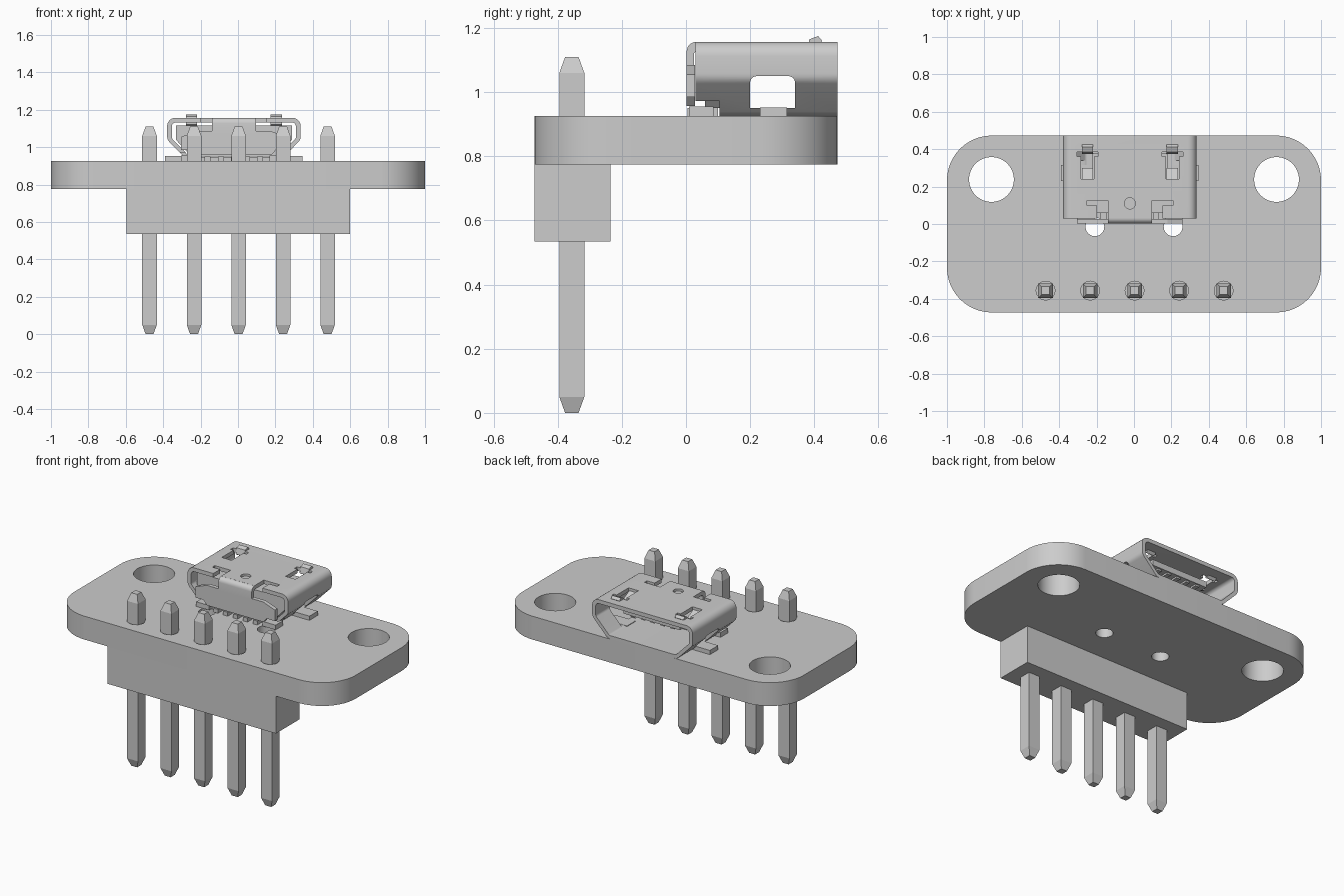
import bpy, bmesh, math
from mathutils import Vector

cube = bpy.data.objects.get("Cube")
if cube:
    bpy.data.objects.remove(cube, do_unlink=True)

grey = bpy.data.materials.new("mid_grey")
grey.use_nodes = True
grey.diffuse_color = (0.605, 0.605, 0.605, 1)
grey.node_tree.nodes["Principled BSDF"].inputs["Base Color"].default_value = grey.diffuse_color

CX = -0.022      # connector centre line
TOP = 0.925      # board top


def loft(name, rings):
    """Closed solid through a list of matching point rings."""
    bm = bmesh.new()
    loops = [[bm.verts.new(p) for p in ring] for ring in rings]
    n = len(loops[0])
    for a, b in zip(loops, loops[1:]):
        for i in range(n):
            j = (i + 1) % n
            bm.faces.new((a[i], a[j], b[j], b[i]))
    bm.faces.new(loops[0])
    bm.faces.new(loops[-1])
    bmesh.ops.recalc_face_normals(bm, faces=bm.faces)
    mesh = bpy.data.meshes.new(name)
    bm.to_mesh(mesh)
    bm.free()
    mesh.materials.append(grey)
    obj = bpy.data.objects.new(name, mesh)
    bpy.context.collection.objects.link(obj)
    return obj


def prism(name, pts, axis, lo, hi):
    """Extrude a 2D outline along an axis."""
    place = {"x": lambda p, d: (d, p[0], p[1]),
             "y": lambda p, d: (p[0], d, p[1]),
             "z": lambda p, d: (p[0], p[1], d)}[axis]
    return loft(name, [[place(p, d) for p in pts] for d in (lo, hi)])


def rect(x0, x1, y0, y1):
    return [(x0, y0), (x1, y0), (x1, y1), (x0, y1)]


def box(name, x0, x1, y0, y1, z0, z1):
    return prism(name, rect(x0, x1, y0, y1), "z", z0, z1)


def circle(x, y, r, n=40):
    return [(x + r * math.cos(math.tau * i / n), y + r * math.sin(math.tau * i / n))
            for i in range(n)]


def fillet(pts, radius, seg=6):
    """Round every corner of an outline; radius is a number or one per corner."""
    out = []
    for i, p in enumerate(pts):
        r = radius if isinstance(radius, (int, float)) else radius[i]
        p = Vector(p)
        if r == 0:
            out.append(p)
            continue
        u = (Vector(pts[i - 1]) - p).normalized()
        v = (Vector(pts[(i + 1) % len(pts)]) - p).normalized()
        half = u.angle(v) / 2
        c = p + (u + v).normalized() * r / math.sin(half)
        a = (p + u * r / math.tan(half) - c).normalized()
        b = (p + v * r / math.tan(half) - c).normalized()
        out += [c + a.slerp(b, k / seg).normalized() * r for k in range(seg + 1)]
    return out


def cut(obj, cutters):
    """Subtract the cutters, bake the result and delete them."""
    for c in cutters:
        m = obj.modifiers.new("cut", "BOOLEAN")
        m.operation, m.solver, m.object = "DIFFERENCE", "EXACT", c
    bpy.context.view_layer.update()
    baked = bpy.data.meshes.new_from_object(
        obj.evaluated_get(bpy.context.evaluated_depsgraph_get()))
    obj.modifiers.clear()
    obj.data = baked
    for c in cutters:
        bpy.data.objects.remove(c, do_unlink=True)


def smooth(obj):
    bpy.ops.object.select_all(action="DESELECT")
    obj.select_set(True)
    bpy.context.view_layer.objects.active = obj
    bpy.ops.object.shade_smooth_by_angle(angle=math.radians(30))


# Circuit board with mounting, locating and pin holes
pin_xs = [0.003 + 0.238 * i for i in range(-2, 3)]
PIN_Y = -0.356
board = prism("circuit_board", fillet(rect(-1, 1, -0.473, 0.473), 0.24, 12), "z", 0.775, TOP)
holes = [(s * 0.762, 0.238, 0.12) for s in (-1, 1)]
holes += [(s * 0.209, -0.015, 0.05) for s in (-1, 1)]
holes += [(x, PIN_Y, 0.05) for x in pin_xs]
cut(board, [prism("hole", circle(*h), "z", 0.7, 1.0) for h in holes])
smooth(board)

# Header block and square pins with tapered ends
box("header_block", -0.595, 0.6, -0.473, -0.235, 0.535, 0.775)
for i, x in enumerate(pin_xs):
    rings = []
    for z, h in ((0, 0.021), (0.05, 0.039), (1.06, 0.039), (1.11, 0.021)):
        rings.append([(px, py, z) for px, py in rect(x - h, x + h, PIN_Y - h, PIN_Y + h)])
    loft(f"header_pin_{i + 1}", rings)


# Connector shell: a hollow sleeve with chamfered lower corners
def sleeve(half, low, knee, foot, high, r):
    pts = [(CX - foot, low), (CX + foot, low), (CX + half, knee), (CX + half, high),
           (CX - half, high), (CX - half, knee)]
    return fillet(pts, r)


shell = prism("connector_shell", sleeve(0.357, TOP, 1.04, 0.245, 1.157, 0.045), "y", 0.03, 0.473)
cutters = [prism("bore", sleeve(0.332, 0.948, 1.047, 0.236, 1.132, 0.022), "y", -0.1, 0.6),
           prism("side_window", fillet(rect(0.2, 0.34, 0.951, 1.05), [0, 0, 0.02, 0.02]),
                 "x", -0.5, 0.5),
           box("heel_notch", -0.5, 0.5, 0, 0.105, 0.9, 0.972),
           prism("key_notch", circle(CX, 0.11, 0.03, 16), "z", 1.143, 1.2)]
for s in (-1, 1):
    x = CX + s * 0.227
    # T-shaped spring slots
    t_slot = [(x - 0.035, 0.24), (x + 0.035, 0.24), (x + 0.035, 0.36), (x + 0.056, 0.36),
              (x + 0.056, 0.385), (x + 0.03, 0.385), (x + 0.03, 0.405), (x - 0.03, 0.405),
              (x - 0.03, 0.385), (x - 0.056, 0.385), (x - 0.056, 0.36), (x - 0.035, 0.36)]
    cutters.append(prism("spring_slot", t_slot, "z", 1.1, 1.2))
    # L-shaped relief slots beside the rear flap
    a, b, c = (CX + s * k for k in (0.118, 0.175, 0.23))
    relief = [(a, 0.02), (b, 0.02), (b, 0.1), (c, 0.1), (c, 0.125), (a, 0.125)]
    cutters.append(prism("relief_slot", relief, "z", 1.1, 1.2))
cut(shell, cutters)
smooth(shell)

# Folded flap that closes the rear of the shell
bend = [(0.035, 1.157), (0.035, 1.132), (0.025, 1.122), (0.025, 1.07), (0.002, 1.07)]
bend += [(0.032 - 0.03 * math.cos(t), 1.127 + 0.03 * math.sin(t))
         for t in (math.pi / 2 * k / 6 for k in range(6))]
flap_bend = prism("flap_bend", bend, "x", CX - 0.118, CX + 0.118)
smooth(flap_bend)
right = [(0.2, 0.957), (0.225, 0.985), (0.282, 0.985), (0.282, 1.055), (0.2, 1.085), (0.118, 1.085)]
outline = [(CX + x, z) for x, z in right] + [(CX - x, z) for x, z in reversed(right)]
prism("rear_flap", outline, "y", 0.002, 0.028)

# Inner housing, tongue and contacts
inner = [(CX - 0.23, 0.951), (CX + 0.23, 0.951), (CX + 0.31, 1.04), (CX + 0.31, 1.115),
         (CX - 0.31, 1.115), (CX - 0.31, 1.04)]
prism("inner_housing", inner, "y", 0.06, 0.16)
box("contact_tongue", CX - 0.2, CX + 0.2, 0.15, 0.38, 1.062, 1.1)
for i in range(-2, 3):
    x = CX + i * 0.07
    box(f"contact_{i + 3}", x - 0.014, x + 0.014, 0.15, 0.37, 1.051, 1.064)
    box(f"solder_lead_{i + 3}", x - 0.016, x + 0.016, 0.004, 0.1, TOP, 0.95)

# Solder tabs, heel feet and latch springs on both sides
for s, side in ((-1, "right"), (1, "left")):
    def span(a, b):
        return sorted((CX + s * a, CX + s * b))
    box(f"solder_tab_{side}", *span(0.22, 0.368), 0.23, 0.315, TOP, 0.952)
    box(f"heel_foot_{side}", *span(0.19, 0.282), 0.01, 0.085, TOP, 0.955)
    spring = [(0.375, 1.128), (0.39, 1.118), (0.425, 1.16), (0.412, 1.175), (0.385, 1.165)]
    prism(f"latch_spring_{side}", spring, "x", *span(0.197, 0.257))
    finger = [(0.24, 1.14), (0.24, 1.12), (0.3, 1.095), (0.3, 1.11)]
    prism(f"latch_finger_{side}", finger, "x", *span(0.197, 0.257))
